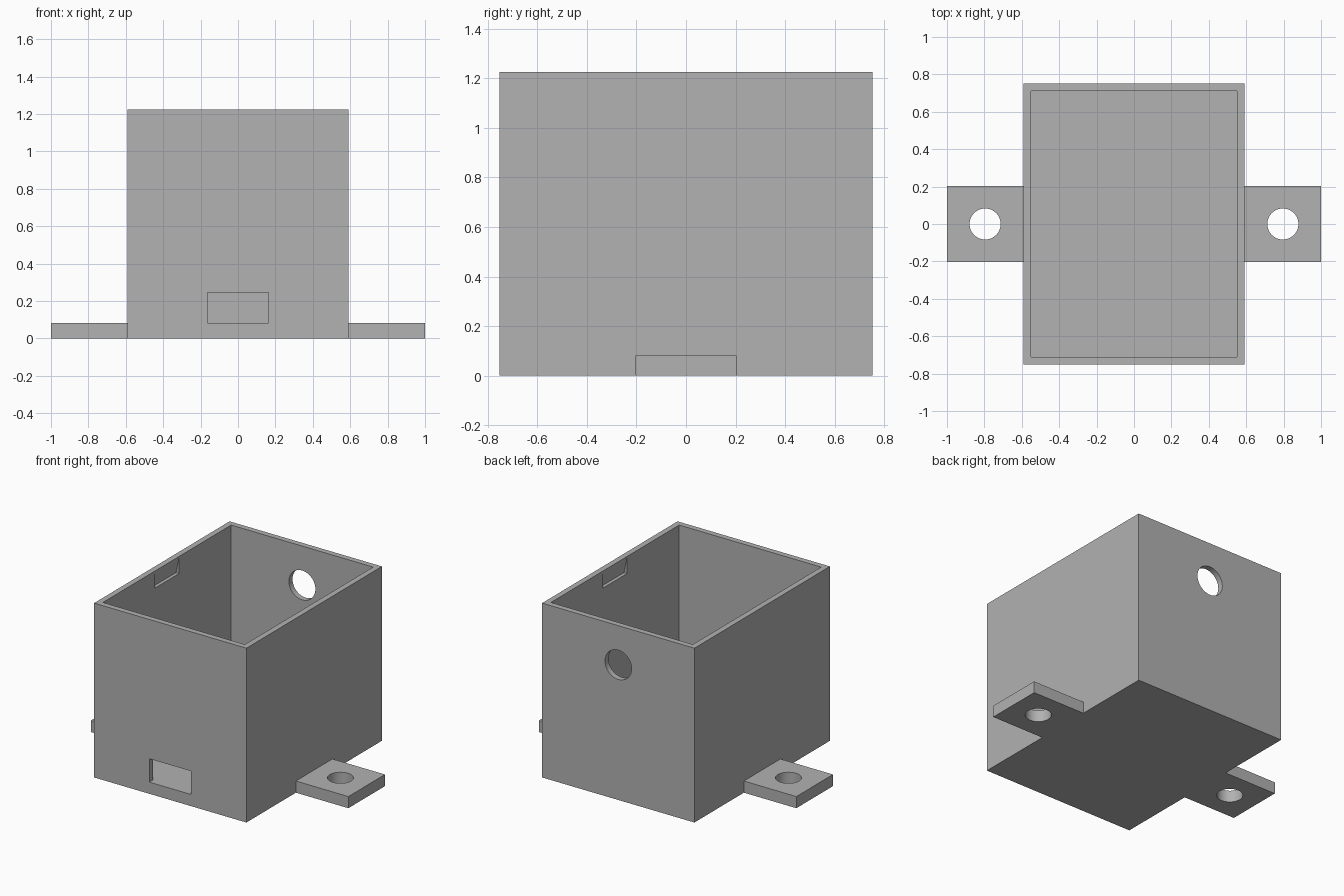
import bpy
import math
from mathutils import Vector

cube = bpy.data.objects.get("Cube")
if cube:
    bpy.data.objects.remove(cube, do_unlink=True)

HALF_X, HALF_Y, HEIGHT = 0.592, 0.752, 1.225
WALL, FLOOR = 0.04, 0.082
INNER_X, INNER_Y = HALF_X - WALL, HALF_Y - WALL

grey = bpy.data.materials.new("plain grey")
grey.use_nodes = True
colour = (0.445, 0.445, 0.445, 1)
grey.diffuse_color = colour
grey.node_tree.nodes["Principled BSDF"].inputs["Base Color"].default_value = colour


def block(name, low, high):
    """Box between two opposite corners."""
    low, high = Vector(low), Vector(high)
    bpy.ops.mesh.primitive_cube_add(size=1, location=(low + high) / 2)
    ob = bpy.context.object
    ob.name = name
    ob.scale = high - low
    bpy.ops.object.transform_apply(location=True, rotation=True, scale=True)
    return ob


def drill(name, radius, depth, location, rotation=(0, 0, 0)):
    bpy.ops.mesh.primitive_cylinder_add(vertices=64, radius=radius, depth=depth,
                                        location=location, rotation=rotation)
    ob = bpy.context.object
    ob.name = name
    return ob


def prism(name, profile, half_y):
    """Extrude an x-z profile along y."""
    n = len(profile)
    verts = [(x, y, z) for y in (-half_y, half_y) for x, z in profile]
    faces = [tuple(range(n)), tuple(reversed(range(n, 2 * n)))]
    faces += [(i, i + n, (i + 1) % n + n, (i + 1) % n) for i in range(n)]
    mesh = bpy.data.meshes.new(name)
    mesh.from_pydata(verts, [], faces)
    ob = bpy.data.objects.new(name, mesh)
    bpy.context.collection.objects.link(ob)
    # Consistent outward normals
    bpy.context.view_layer.objects.active = ob
    bpy.ops.object.select_all(action="DESELECT")
    ob.select_set(True)
    bpy.ops.object.mode_set(mode="EDIT")
    bpy.ops.mesh.select_all(action="SELECT")
    bpy.ops.mesh.normals_make_consistent(inside=False)
    bpy.ops.object.mode_set(mode="OBJECT")
    return ob


def combine(target, tool, operation):
    """Apply a boolean and discard the tool object."""
    tool.hide_render = True
    mod = target.modifiers.new("boolean", "BOOLEAN")
    mod.operation, mod.object, mod.solver = operation, tool, "EXACT"
    bpy.context.view_layer.objects.active = target
    bpy.ops.object.modifier_apply(modifier=mod.name)
    bpy.data.objects.remove(tool, do_unlink=True)


# Open-topped box
body = block("box_body", (-HALF_X, -HALF_Y, 0), (HALF_X, HALF_Y, HEIGHT))
combine(body, block("cavity", (-INNER_X, -INNER_Y, FLOOR),
                    (INNER_X, INNER_Y, HEIGHT + 0.2)), "DIFFERENCE")

# Front cable slot, level with the floor
combine(body, block("slot", (-0.163, -HALF_Y - 0.1, FLOOR),
                    (0.163, -INNER_Y + 0.1, 0.246)), "DIFFERENCE")

# Round hole high in the back wall
combine(body, drill("back_hole", 0.103, 0.3, (0, HALF_Y, 0.95),
                    (math.pi / 2, 0, 0)), "DIFFERENCE")

for side in (-1, 1):
    # Wedge-shaped snap recess inside each side wall
    recess = [(INNER_X - 0.1, 1.105), (INNER_X + 0.024, 1.105),
              (INNER_X - 0.0002, 1.224), (INNER_X - 0.1, 1.224)]
    combine(body, prism("snap_recess", [(side * x, z) for x, z in recess], 0.135),
            "DIFFERENCE")

    # Mounting tab with its screw hole
    xs = sorted((side * (HALF_X - WALL / 2), side))
    tab = block("mounting_tab", (xs[0], -0.203, 0), (xs[1], 0.203, FLOOR))
    combine(tab, drill("screw_hole", 0.083, 0.4, (side * 0.796, 0, FLOOR / 2)),
            "DIFFERENCE")
    combine(body, tab, "UNION")

body.data.materials.clear()
body.data.materials.append(grey)
bpy.ops.object.select_all(action="DESELECT")
body.select_set(True)
bpy.context.view_layer.objects.active = body
bpy.ops.object.shade_smooth_by_angle(angle=math.radians(30))
